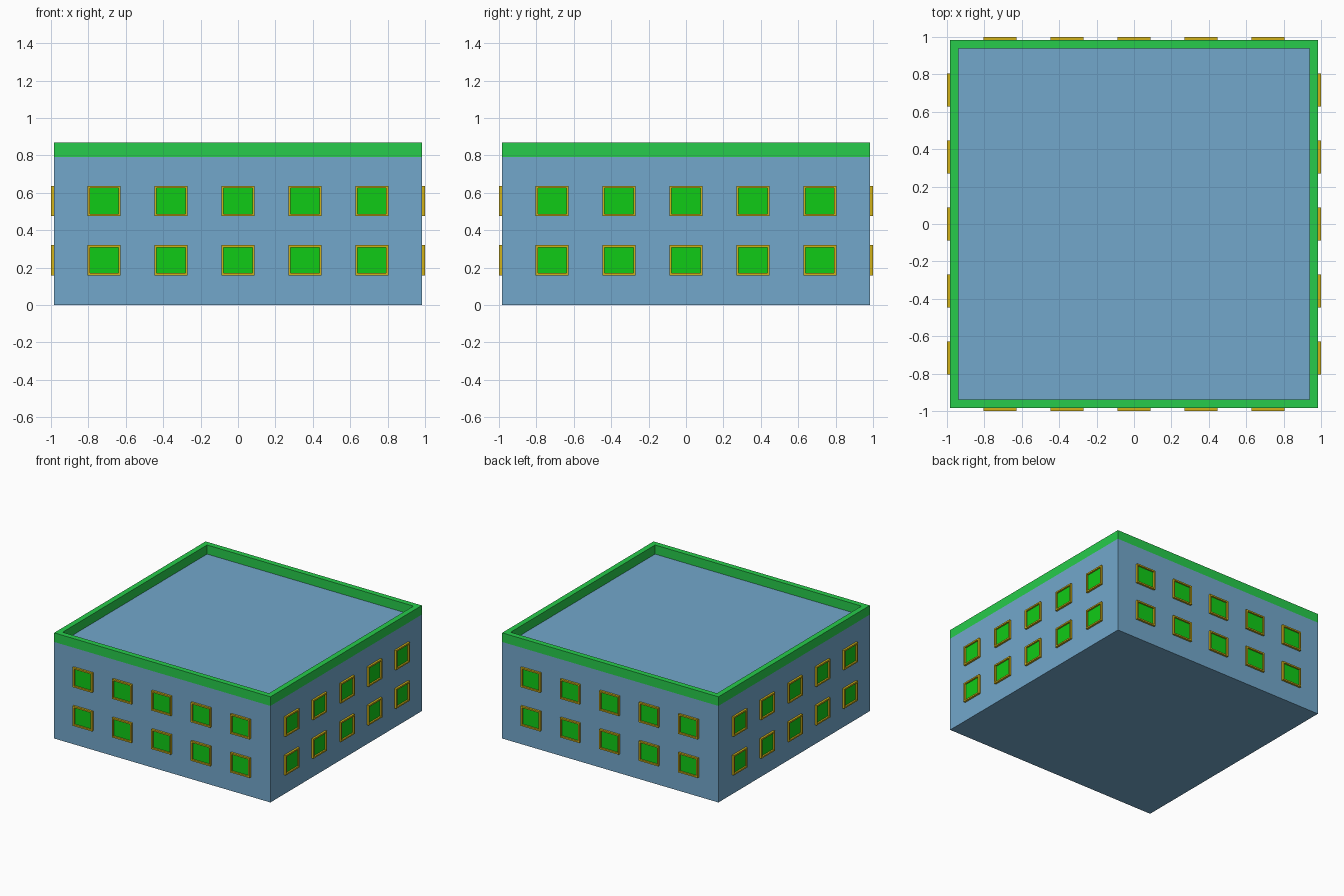
import bpy, bmesh, math
from mathutils import Matrix

if "Cube" in bpy.data.objects:
    bpy.data.objects.remove(bpy.data.objects["Cube"])

HALF, TOP, ROOF, RIM = 0.983, 0.868, 0.793, 0.045
WIN_W, WIN_H, BORDER = 0.177, 0.162, 0.012


def material(name, rgb):
    m = bpy.data.materials.new(name)
    m.diffuse_color = (*rgb, 1)
    m.use_nodes = True
    m.node_tree.nodes["Principled BSDF"].inputs["Base Color"].default_value = m.diffuse_color
    return m


BLUE = material("wall_blue", (0.17, 0.39, 0.60))
GREEN = material("parapet_green", (0.02, 0.60, 0.07))
GLASS = material("window_green", (0.005, 0.60, 0.008))
YELLOW = material("frame_yellow", (0.65, 0.45, 0.01))


def finish(bm, name, mat):
    bmesh.ops.recalc_face_normals(bm, faces=bm.faces)
    me = bpy.data.meshes.new(name)
    bm.to_mesh(me)
    bm.free()
    ob = bpy.data.objects.new(name, me)
    bpy.context.collection.objects.link(ob)
    me.materials.append(mat)
    return ob


def box(bm, size, centre):
    bmesh.ops.create_cube(bm, size=1, matrix=Matrix.Translation(centre) @ Matrix.Diagonal((*size, 1)))


def ring(bm, w, h, border, depth, matrix):
    # Rectangular ring in local XY, extruded along local Z
    def loop(a, b, z):
        return [bm.verts.new(matrix @ Matrix.Translation((x, y, z)).translation)
                for x, y in ((-a, -b), (a, -b), (a, b), (-a, b))]
    loops = [loop(w / 2 - i, h / 2 - i, z)
             for i, z in ((0, 0), (0, depth), (border, depth), (border, 0))]
    for k in range(4):
        a, b = loops[k], loops[(k + 1) % 4]
        for j in range(4):
            n = (j + 1) % 4
            bm.faces.new((a[j], a[n], b[n], b[j]))


# Building block with flat roof
bm = bmesh.new()
box(bm, (2 * HALF, 2 * HALF, ROOF), (0, 0, ROOF / 2))
finish(bm, "building_body", BLUE)

# Parapet around the roof
bm = bmesh.new()
ring(bm, 2 * HALF, 2 * HALF, RIM, TOP - ROOF, Matrix.Translation((0, 0, ROOF)))
finish(bm, "roof_parapet", GREEN)

# Two rows of five framed windows on each wall
stand = Matrix.Rotation(math.pi / 2, 4, 'X')
for side, angle in (("front", 0), ("right", 90), ("back", 180), ("left", 270)):
    turn = Matrix.Rotation(math.radians(angle), 4, 'Z')
    frames, panes = bmesh.new(), bmesh.new()
    for z in (0.240, 0.557):
        for i in range(-2, 3):
            place = Matrix.Translation((i * 0.358, -HALF, z)) @ stand
            ring(frames, WIN_W, WIN_H, BORDER, 1 - HALF, place)
            box(panes, (WIN_W - 2 * BORDER, 0.008, WIN_H - 2 * BORDER), (i * 0.358, -HALF, z))
    for b, part, mat in ((frames, "window_frames", YELLOW), (panes, "window_panes", GLASS)):
        bmesh.ops.transform(b, matrix=turn, verts=b.verts)
        finish(b, f"{side}_{part}", mat)
